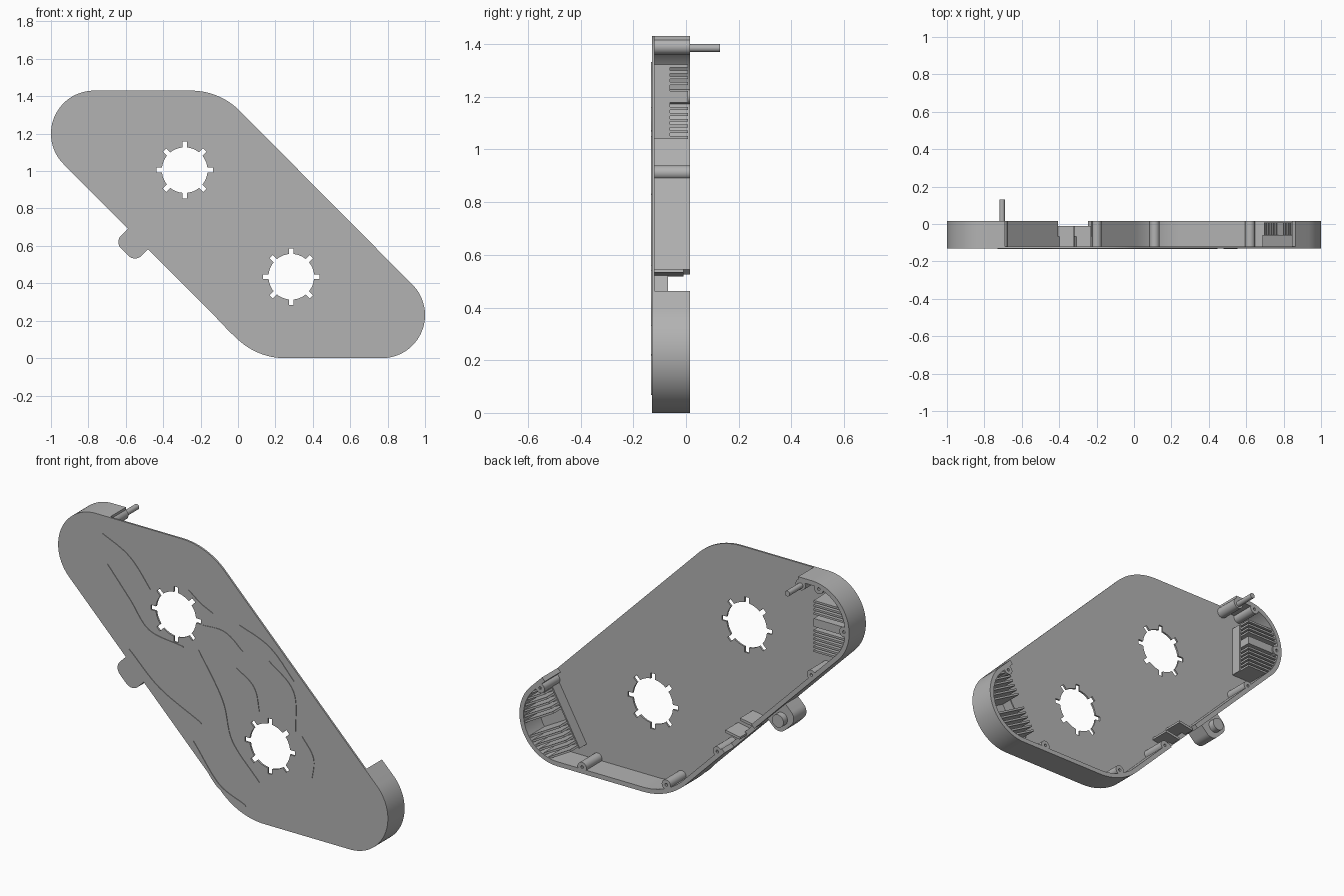
import bpy, bmesh, math
from mathutils import Vector

cube = bpy.data.objects.get("Cube")
if cube:
    bpy.data.objects.remove(cube, do_unlink=True)

FRONT, FLOOR, BACK = -0.13, -0.12, 0.015

grey = bpy.data.materials.new("plain grey")
grey.use_nodes = True
grey.diffuse_color = (0.45, 0.45, 0.45, 1)
grey.node_tree.nodes["Principled BSDF"].inputs["Base Color"].default_value = (0.45, 0.45, 0.45, 1)


def prism(name, pts, y0, y1):
    """Extrude a closed (x, z) profile from y0 to y1."""
    bm = bmesh.new()
    face = bm.faces.new([bm.verts.new((x, y0, z)) for x, z in pts])
    res = bmesh.ops.extrude_face_region(bm, geom=[face])
    verts = [v for v in res["geom"] if isinstance(v, bmesh.types.BMVert)]
    bmesh.ops.translate(bm, verts=verts, vec=(0, y1 - y0, 0))
    bmesh.ops.recalc_face_normals(bm, faces=bm.faces)
    me = bpy.data.meshes.new(name)
    bm.to_mesh(me)
    bm.free()
    ob = bpy.data.objects.new(name, me)
    bpy.context.collection.objects.link(ob)
    me.materials.append(grey)
    return ob


def arc(cx, cz, r, a0, a1, n=20):
    angles = [math.radians(a0 + (a1 - a0) * i / n) for i in range(n + 1)]
    return [(cx + r * math.cos(a), cz + r * math.sin(a)) for a in angles]


def disc(name, x, z, r, y0, y1, n=24):
    return prism(name, arc(x, z, r, 0, 360 - 360 / n, n - 1), y0, y1)


def bar(name, a, b, width, y0, y1):
    """Straight upright slat between two (x, z) points."""
    a, b = Vector(a), Vector(b)
    d = (b - a).normalized() * width / 2
    n = Vector((-d.y, d.x))
    return prism(name, [a + n, b + n, b - n, a - n], y0, y1)


def combine(ob, other, operation):
    mod = ob.modifiers.new("combine", "BOOLEAN")
    mod.object, mod.operation, mod.solver = other, operation, "EXACT"
    bpy.context.view_layer.objects.active = ob
    bpy.ops.object.modifier_apply(modifier=mod.name)
    bpy.data.objects.remove(other, do_unlink=True)


# Corner arcs of the slanted outline, pulled inward by an inset
def left_end(i=0):
    return arc(-0.77, 1.2, 0.23 - i, 90, 225, 32)


def low_corner(i=0):
    return arc(0.25, 0.365, 0.365 - i, 225, 270)


def right_end(i=0):
    return arc(0.77, 0.23, 0.23 - i, 270, 405, 32)


def high_corner(i=0):
    return arc(-0.25, 1.065, 0.365 - i, 45, 90)


# Thin front plate with two notched round openings
plate = prism("front_plate", left_end() + low_corner() + right_end() + high_corner(), FRONT, FLOOR)
for hx, hz in ((-0.285, 1.005), (0.285, 0.435)):
    gear = []
    half = math.degrees(math.asin(0.013 / 0.122))
    for k in range(8):
        a = math.radians(k * 45)
        c, s = math.cos(a), math.sin(a)
        for w in (-0.013, 0.013):
            tip = (hx + 0.152 * c - w * s, hz + 0.152 * s + w * c)
            gear.append(tip)
            if w < 0:
                gear.insert(-1, arc(hx, hz, 0.122, k * 45 - half, k * 45, 1)[0])
        gear += arc(hx, hz, 0.122, k * 45 + half, k * 45 + 45 - half, 6)[:-1]
    combine(plate, prism("opening_cutter", gear, -0.3, 0.3), "DIFFERENCE")


# Rim wall around both ends and the lower side
def rim_path(i):
    end = right_end(i)
    x, z = end[-1]
    return [(-0.69, 1.43 - i)] + left_end(i) + low_corner(i) + end + [(x - 0.07, z + 0.07)]


rim = prism("rim_wall", rim_path(0) + rim_path(0.025)[::-1], FLOOR - 0.002, BACK)

# Screw bosses joined to the rim, then drilled
screws = [(-0.815, 1.395), (-0.967, 1.2), (-0.77, 0.912), (-0.2, 0.34),
          (0.11, 0.075), (0.62, 0.035), (0.875, 0.4)]
for x, z in screws:
    combine(rim, disc("boss", x, z, 0.027, FLOOR - 0.001, BACK), "UNION")
for x, z in screws:
    combine(rim, disc("drill", x, z, 0.008, -0.03, 0.1, 12), "DIFFERENCE")

# Cable notch in the lower side of the rim
combine(rim, prism("notch_cutter", [(-0.47, 0.48), (-0.38, 0.57), (-0.2, 0.39), (-0.29, 0.3)],
                   -0.068, 0.1), "DIFFERENCE")
parts = [plate, rim]
for k, x in enumerate((-0.41, -0.32)):
    parts.append(bar(f"cable_guide_{k + 1}", (x, 0.1 - x + 0.015), (x + 0.09, 0.1 - x + 0.03),
                     0.014, FLOOR, -0.01))

# Slats at the left end, running sideways out to the rim
for k, z in enumerate((1.045, 1.067, 1.089, 1.111, 1.133, 1.155, 1.25, 1.272, 1.294, 1.316)):
    reach = math.sqrt(0.21 ** 2 - (z - 1.2) ** 2)
    parts.append(bar(f"left_slat_{k + 1}", (-0.78, z), (-0.77 - reach, z), 0.011, FLOOR, 0.008))
parts.append(bar("left_latch", (-0.78, 1.2), (-0.97, 1.2), 0.045, -0.07, 0.008))
parts.append(bar("left_slat_wall", (-0.78, 1.04), (-0.78, 1.32), 0.008, FLOOR, -0.06))

# Slats at the right end, square to a slanted wall
foot, top = Vector((0.69, 0.09)), Vector((0.87, 0.41))
along = (top - foot).normalized()
out = Vector((along.y, -along.x))
hub = Vector((0.77, 0.23))
for k in range(14):
    if k in (6, 7):
        continue
    p = foot.lerp(top, (k + 0.5) / 14)
    rel = p - hub
    b = rel.dot(out)
    reach = -b + math.sqrt(b * b + 0.212 ** 2 - rel.length_squared)
    parts.append(bar(f"right_slat_{k + 1}", p, p + out * reach, 0.011, FLOOR, 0.008))
parts.append(bar("right_slat_wall", foot, top, 0.008, FLOOR, -0.06))

# Hinge pin on its boss
parts.append(disc("pin_boss", -0.705, 1.39, 0.03, FLOOR, BACK))
parts.append(disc("hinge_pin", -0.705, 1.385, 0.015, BACK - 0.02, 0.13))

# Rounded side tab with a round stub, laid out in slanted axes
side, outward = Vector((1, -1)).normalized(), Vector((-1, -1)).normalized()
root = Vector((-0.535, 0.637))
local = [(0.077, -0.01)] + arc(0.027, 0.05, 0.05, 0, 90, 8) + arc(-0.027, 0.05, 0.05, 90, 180, 8) + [(-0.077, -0.01)]
local = [(u * 1.0 if abs(u) > 0.07 else u, v) for u, v in local]
parts.append(prism("side_tab", [root + side * u + outward * v for u, v in local], FRONT, -0.02))
stub = root + outward * 0.045
parts.append(disc("tab_stub", stub.x, stub.y, 0.035, -0.03, BACK))

# Shallow wavy strands on the front face
strands = [
    [(-0.73, 1.33), (-0.57, 1.24), (-0.44, 1.1)],
    [(-0.7, 1.17), (-0.57, 1.01), (-0.45, 0.87), (-0.24, 0.84)],
    [(-0.15, 0.85), (-0.01, 0.61), (0.05, 0.4), (0.22, 0.22)],
    [(-0.12, 0.99), (0.01, 0.98), (0.12, 0.91)],
    [(0.1, 1.05), (0.28, 0.97), (0.43, 0.83)],
    [(0.28, 0.9), (0.42, 0.77), (0.44, 0.56)],
    [(0.48, 0.54), (0.54, 0.44), (0.54, 0.33)],
    [(-0.57, 0.74), (-0.39, 0.57), (-0.13, 0.45)],
    [(-0.18, 0.34), (-0.03, 0.14), (0.14, 0.07)],
    [(0.08, 0.81), (0.18, 0.73), (0.22, 0.61)],
    [(-0.21, 1.16), (-0.14, 1.1), (-0.06, 1.07)],
]


def smooth_path(pts, steps=8):
    """Catmull-Rom points through a short control path."""
    p = [Vector(q) for q in pts]
    p = [2 * p[0] - p[1]] + p + [2 * p[-1] - p[-2]]
    path = []
    for a, b, c, d in zip(p, p[1:], p[2:], p[3:]):
        for i in range(steps):
            t = i / steps
            path.append(0.5 * (2 * b + (c - a) * t + (2 * a - 5 * b + 4 * c - d) * t ** 2
                               + (3 * b - a - 3 * c + d) * t ** 3))
    return path + [p[-2]]


for k, pts in enumerate(strands):
    path = smooth_path(pts)
    left, right = [], []
    for i, q in enumerate(path):
        d = (path[min(i + 1, len(path) - 1)] - path[max(i - 1, 0)]).normalized()
        w = 0.002 + 0.008 * math.sin(math.pi * i / (len(path) - 1))
        n = Vector((-d.y, d.x)) * w
        left.append(q + n)
        right.append(q - n)
    parts.append(prism(f"wavy_strand_{k + 1}", left + right[::-1], FRONT - 0.003, FRONT + 0.002))

# Smooth curved walls, keep edges sharp
bpy.ops.object.select_all(action="DESELECT")
for ob in parts:
    ob.select_set(True)
bpy.context.view_layer.objects.active = plate
bpy.ops.object.shade_smooth_by_angle(angle=math.radians(30))
